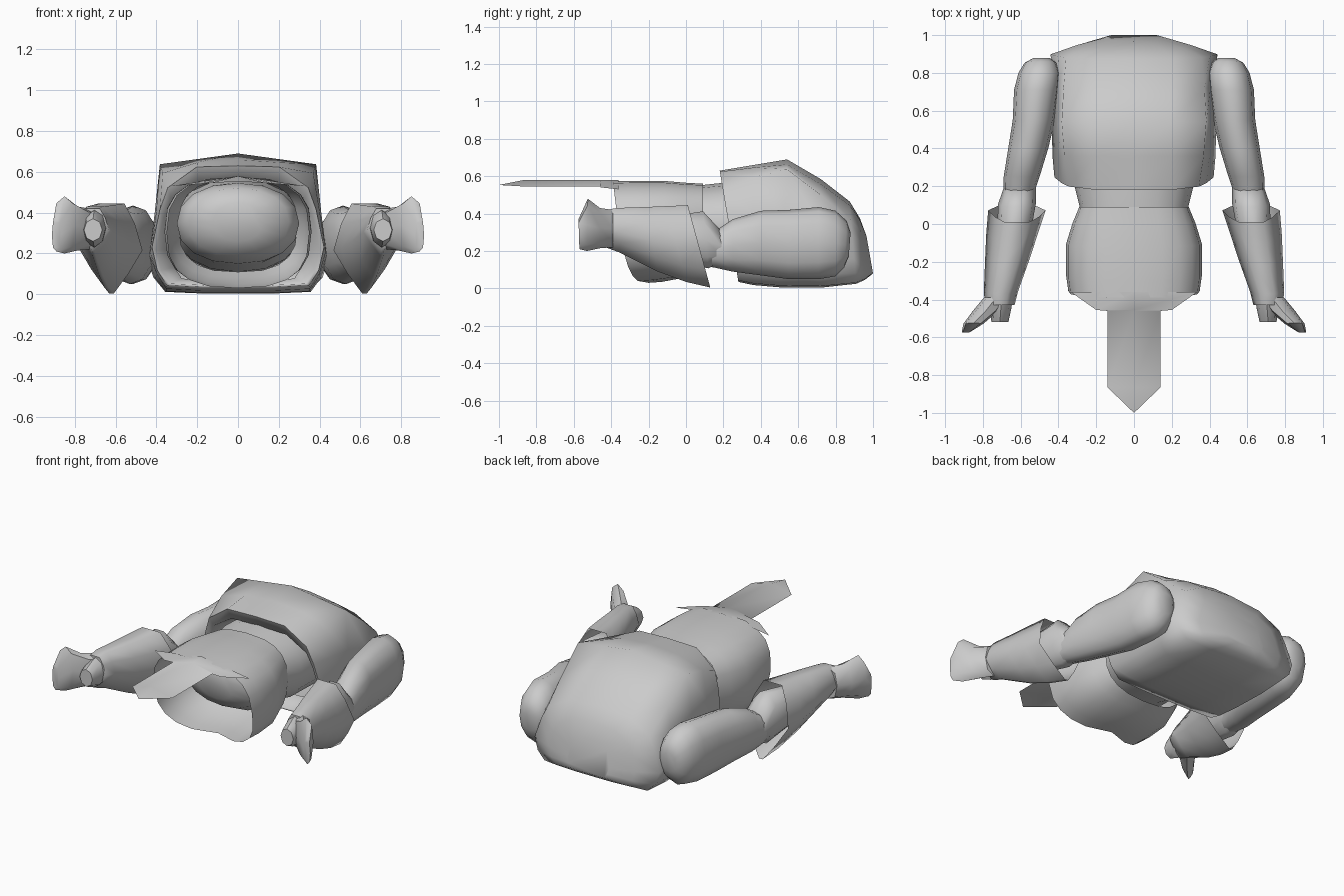
import bpy, bmesh, math

cube = bpy.data.objects.get("Cube")
if cube:
    bpy.data.objects.remove(cube)

grey = bpy.data.materials.new("plain grey")
grey.use_nodes = True
COLOUR = (0.6, 0.6, 0.6, 1)
grey.diffuse_color = COLOUR
grey.node_tree.nodes["Principled BSDF"].inputs["Base Color"].default_value = COLOUR


def finish(name, bm, angle):
    mesh = bpy.data.meshes.new(name)
    bm.to_mesh(mesh)
    bm.free()
    mesh.materials.append(grey)
    obj = bpy.data.objects.new(name, mesh)
    bpy.context.collection.objects.link(obj)
    bpy.ops.object.select_all(action='DESELECT')
    obj.select_set(True)
    bpy.context.view_layer.objects.active = obj
    bpy.ops.object.shade_smooth_by_angle(angle=math.radians(angle))


def rounded(sides, square=2.0):
    """Section as (x from -1 to 1, height from 0 to 1)."""
    def power(v):
        return math.copysign(abs(v) ** (2 / square), v)
    angles = [math.tau * i / sides for i in range(sides)]
    return [(power(math.cos(a)), (power(math.sin(a)) + 1) / 2) for a in angles]


def mirrored(half):
    """Closed section from its right half, listed from top to bottom."""
    return half + [(-x, t) for x, t in reversed(half) if x > 0]


def blend(a, b, f):
    return [(p + (r - p) * f, q + (s - q) * f) for (p, q), (r, s) in zip(a, b)]


def loft(name, sections, rings, bend=1.0, cap_start=True, cap_end=True,
         side=1, angle=50):
    """Skin rings of (y top, y bottom, x centre, half width, z low, z high, crown)."""
    if not isinstance(sections[0], list):
        sections = [sections] * len(rings)
    bm = bmesh.new()
    loops = []
    for section, (y_top, y_low, xc, half, low, high, *crown) in zip(sections, rings):
        loop = []
        for x, t in section:
            y = y_low + (y_top - y_low) * max(t, 0) ** bend
            z = low + (high - low) * t
            if crown and t > .8:
                z += crown[0] * (1 - abs(x))
            loop.append(bm.verts.new((side * (xc + half * x), y, z)))
        loops.append(loop)
    n = len(loops[0])
    for a, b in zip(loops, loops[1:]):
        for i in range(n):
            j = (i + 1) % n
            bm.faces.new((a[i], a[j], b[j], b[i]))
    if cap_start:
        bm.faces.new(loops[0])
    if cap_end:
        bm.faces.new(loops[-1])
    bmesh.ops.recalc_face_normals(bm, faces=bm.faces)
    finish(name, bm, angle)


# Chest shell: inner wall, lip, outer surface, neck end
boxy = mirrored([(0, 1), (.45, 1), (.88, 1), (.94, .62), (1, .3),
                 (.92, .14), (.81, .015), (.4, 0), (0, 0)])
soft = mirrored([(0, 1), (.47, .99), (.8, .82), (.89, .64), (.98, .33),
                 (.92, .14), (.81, .015), (.4, 0), (0, 0)])
half_soft = blend(soft, boxy, .6)
loft("chest", [soft, soft, soft, half_soft, boxy, half_soft, soft, soft, soft], [
    (.42, .42, 0, .34, .07, .53),
    (.21, .28, 0, .41, .045, .56),
    (.18, .28, 0, .43, .035, .63),
    (.36, .36, 0, .435, .018, .635, .025),
    (.54, .50, 0, .435, .006, .63, .06),
    (.72, .72, 0, .44, .004, .53, .055),
    (.875, .91, 0, .45, .025, .43, .035),
    (.93, .955, 0, .31, .045, .36, .015),
    (.965, 1.0, 0, .15, .08, .28),
], cap_start=False, angle=80)

# Waist and rounded hips under the skirt
loft("waist", rounded(16, 2.2), [
    (.45, .45, 0, .31, .10, .56),
    (.20, .20, 0, .315, .11, .565),
    (.06, .06, 0, .28, .14, .55),
    (-.10, -.08, 0, .30, .15, .545),
    (-.20, -.16, 0, .25, .19, .52),
    (-.25, -.22, 0, .12, .26, .45),
])

# Skirt, open towards the front
loft("skirt", rounded(20, 2.7), [
    (.09, .09, 0, .29, .11, .56),
    (0, .03, 0, .325, .08, .565),
    (-.12, -.05, 0, .36, .05, .575),
    (-.30, -.13, 0, .36, .035, .575),
    (-.39, -.20, 0, .348, .03, .573),
], bend=.3, cap_start=False, cap_end=False)

# Apron edge narrowing into a hanging strip with a centre fold and pointed end
bm = bmesh.new()
rows = [[bm.verts.new((x, y, .58 - slope * abs(x))) for x in (-half, 0, half)]
        for half, y, slope in ((.335, -.36, .15), (.2, -.455, .2),
                               (.14, -.46, .25), (.14, -.865, .25))]
tip = bm.verts.new((0, -1, .553))
for k in (0, 1):
    for back, front in zip(rows, rows[1:]):
        bm.faces.new((front[k], front[k + 1], back[k + 1], back[k]))
    bm.faces.new((tip, rows[-1][k + 1], rows[-1][k]))
finish("front_strip", bm, 40)

# Arms, gauntlets and hands on both sides
cuff_section = mirrored([(.42, 1), (.75, .78), (1, .48), (.55, .22), (.08, 0)])
for label, s in (("left", 1), ("right", -1)):
    loft(label + "_upper_arm", rounded(12, 2.2), [
        (.88, .87, .49, .05, .17, .30),
        (.86, .845, .495, .085, .11, .36),
        (.80, .80, .50, .112, .065, .415),
        (.71, .71, .515, .12, .05, .435),
        (.55, .55, .53, .112, .05, .42),
        (.40, .40, .56, .106, .07, .415),
        (.25, .25, .595, .095, .09, .37),
        (.16, .16, .61, .08, .11, .31),
        (.05, .05, .62, .06, .13, .29),
    ], side=s)
    loft(label + "_elbow", rounded(10), [
        (.19, .19, .605, .085, .14, .31),
        (.09, .12, .62, .10, .10, .42),
        (-.10, -.08, .64, .085, .14, .39),
    ], side=s)
    loft(label + "_gauntlet", cuff_section, [
        (.01, .13, .62, .152, .005, .445),
        (-.10, .0, .645, .137, .035, .44),
        (-.22, -.15, .67, .118, .09, .435),
        (-.37, -.35, .705, .09, .19, .43),
        (-.43, -.43, .71, .078, .22, .42),
    ], cap_start=False, side=s, angle=75)
    loft(label + "_fingers", rounded(8, 2.5), [
        (-.39, -.39, .73, .065, .22, .42),
        (-.46, -.46, .785, .068, .215, .43),
        (-.525, -.53, .85, .053, .20, .48),
        (-.575, -.57, .89, .022, .21, .37),
    ], side=s)
    loft(label + "_thumb", rounded(8), [
        (-.38, -.38, .70, .06, .25, .42),
        (-.45, -.45, .705, .055, .23, .41),
        (-.52, -.52, .71, .045, .26, .37),
    ], side=s)
